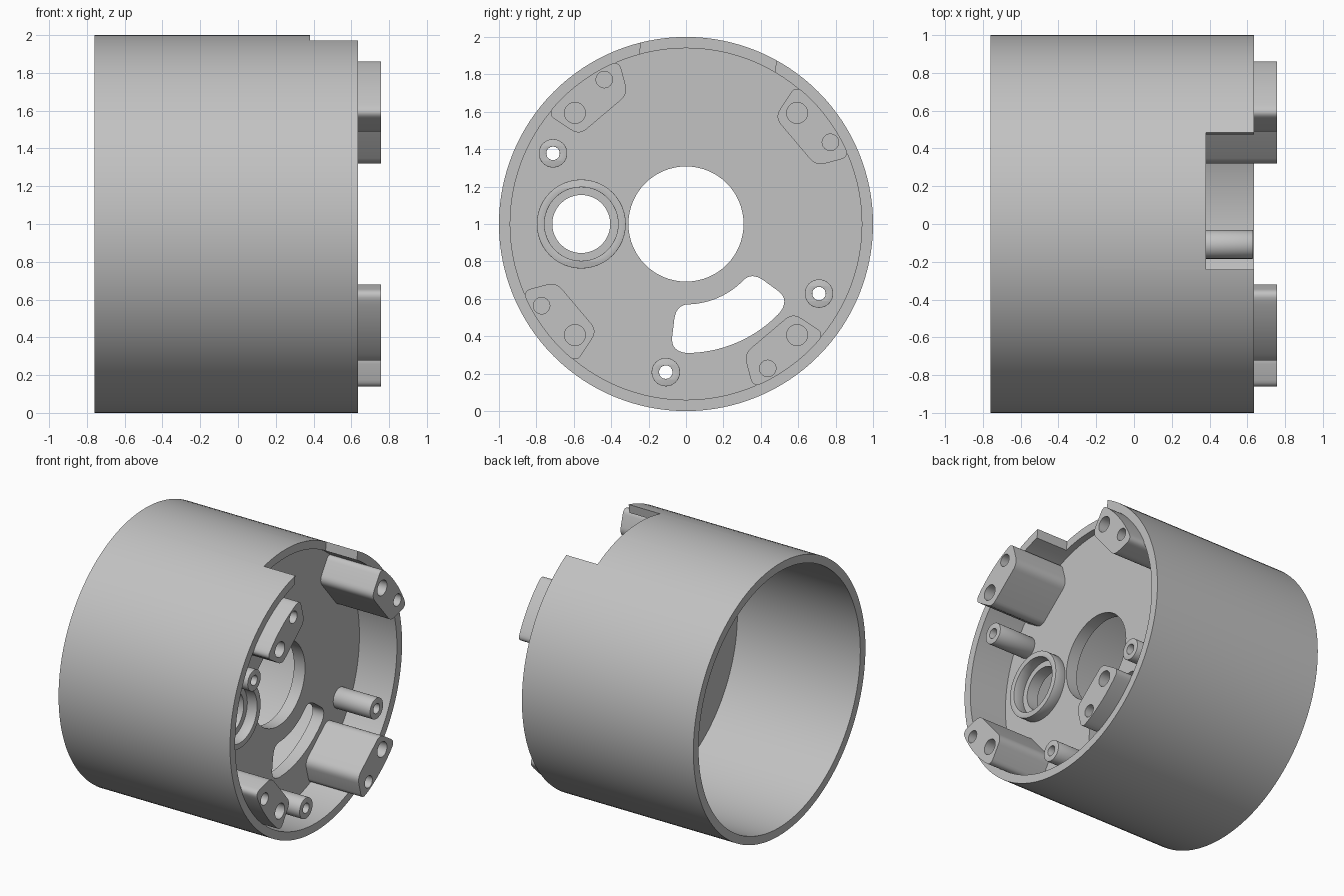
import bpy, math
from mathutils import Matrix, Vector

if "Cube" in bpy.data.objects:
    bpy.data.objects.remove(bpy.data.objects["Cube"])

grey = bpy.data.materials.new("light_grey")
grey.use_nodes = True
COLOUR = (0.54, 0.54, 0.54, 1)
grey.diffuse_color = COLOUR
grey.node_tree.nodes["Principled BSDF"].inputs["Base Color"].default_value = COLOUR

# Key stations along the axis (x)
BACK, FLOOR_BACK, FLOOR, NOTCH, RIM, PAD_TOP = -0.76, 0.24, 0.33, 0.38, 0.635, 0.757
WALL = 0.94

# Sketch plane: local X -> y, local Y -> z, local Z -> x, centred on the axis
SKETCH = Matrix(((0, 0, 1, 0), (1, 0, 0, 0), (0, 1, 0, 1), (0, 0, 0, 1)))


def polar(degrees, radius):
    a = math.radians(degrees)
    return Vector((radius * math.cos(a), radius * math.sin(a)))


def circle(centre, radius, sides=32):
    return [Vector(centre) + polar(360 * i / sides, radius) for i in range(sides)]


def rounded(corners, steps=6):
    """Outline from (point, setback) pairs, each corner eased by its setback."""
    out = []
    for i, (p, t) in enumerate(corners):
        if t == 0:
            out.append(p)
            continue
        a = p + (corners[i - 1][0] - p).normalized() * t
        b = p + (corners[(i + 1) % len(corners)][0] - p).normalized() * t
        for k in range(steps + 1):
            u = k / steps
            out.append(a * (1 - u) ** 2 + p * 2 * u * (1 - u) + b * u * u)
    return out


def prism(name, outlines, x0, x1, bevel=0):
    """Extrude a filled sketch (first outline minus the rest) from x0 to x1."""
    curve = bpy.data.curves.new(name, "CURVE")
    curve.dimensions = "2D"
    curve.fill_mode = "BOTH"
    curve.extrude = (x1 - x0) / 2
    for pts in outlines:
        s = curve.splines.new("POLY")
        s.points.add(len(pts) - 1)
        for point, p in zip(s.points, pts):
            point.co = (p[0], p[1], 0, 1)
        s.use_cyclic_u = True
    ob = bpy.data.objects.new(name, curve)
    bpy.context.collection.objects.link(ob)
    ob.matrix_world = Matrix.Translation(((x0 + x1) / 2, 0, 0)) @ SKETCH
    bpy.ops.object.select_all(action="DESELECT")
    ob.select_set(True)
    bpy.context.view_layer.objects.active = ob
    bpy.ops.object.convert(target="MESH")
    ob = bpy.context.view_layer.objects.active
    bpy.ops.object.mode_set(mode="EDIT")
    bpy.ops.mesh.select_all(action="SELECT")
    bpy.ops.mesh.remove_doubles(threshold=0.0002)
    bpy.ops.mesh.normals_make_consistent(inside=False)
    bpy.ops.object.mode_set(mode="OBJECT")
    if bevel:
        mod = ob.modifiers.new("edge_chamfer", "BEVEL")
        mod.width = bevel
        mod.segments = 2
        mod.limit_method = "ANGLE"
        mod.angle_limit = math.radians(50)
        bpy.ops.object.modifier_apply(modifier=mod.name)
    ob.data.materials.clear()
    ob.data.materials.append(grey)
    bpy.ops.object.shade_smooth_by_angle(angle=math.radians(30))
    return ob


# Outer shell with a parallel-sided notch cut in the rim
shell = prism("shell", [circle((0, 0), 1, 128), circle((0, 0), WALL, 128)], BACK, RIM)
along = polar(82.5, 1)
across = Vector((along.y, -along.x)) * 0.365
cutter = prism("notch_cutter", [[along * 0.7 - across, along * 0.7 + across,
                                 along * 1.2 + across, along * 1.2 - across]], NOTCH, RIM + 0.2)
cutter.hide_render = True
bpy.context.view_layer.objects.active = shell
cut = shell.modifiers.new("notch", "BOOLEAN")
cut.operation = "DIFFERENCE"
cut.solver = "EXACT"
cut.object = cutter
bpy.ops.object.modifier_apply(modifier=cut.name)
bpy.data.objects.remove(cutter)
bpy.ops.object.select_all(action="DESELECT")
shell.select_set(True)
bpy.ops.object.shade_smooth_by_angle(angle=math.radians(30))

# Floor plate: centre bore, bearing hole, curved window and post holes
POSTS = [(-0.711, 0.378), (0.711, -0.372), (-0.108, -0.792)]
BEARING = (-0.56, 0)
bands = [(-97, 0.43), (-36, 0.43), (-36, 0.69), (-97, 0.69)]
ARC = 0.56  # flattens the window's sweep so its corners stay round
flat = rounded([(Vector((math.radians(a) * ARC, r)), 0.085) for a, r in bands], 8)
window = []
for i, p in enumerate(flat):
    q = flat[(i + 1) % len(flat)]
    n = max(1, int((q - p).length / 0.03))
    for k in range(n):
        m = p.lerp(q, k / n)
        window.append(polar(math.degrees(m.x / ARC), m.y))
floor_holes = [circle((0, 0), 0.308, 64), circle(BEARING, 0.155, 48), window]
floor_holes += [circle(c, 0.036, 24) for c in POSTS]
prism("floor_plate", [circle((0, 0), WALL + 0.003, 128)] + floor_holes, FLOOR_BACK, FLOOR)

# Raised bearing ring
prism("bearing_ring", [circle(BEARING, 0.238, 48), circle(BEARING, 0.197, 48)],
      FLOOR - 0.004, FLOOR + 0.08, bevel=0.006)

# Hollow screw posts
for i, c in enumerate(POSTS):
    prism(f"screw_post_{i + 1}", [circle(c, 0.076), circle(c, 0.036, 24)],
          FLOOR - 0.004, RIM - 0.005, bevel=0.011)

# Four mounting pads, each with a large and a small hole
EASE = 0.05
pad = [(Vector((0.475, 0.57)), EASE), (polar(51.7, WALL + 0.005), EASE)]
pad += [(polar(a, WALL + 0.005), 0) for a in (47, 43, 39, 35, 31, 27)]
pad += [(polar(22.3, WALL + 0.005), EASE), (Vector((0.695, 0.31)), EASE)]
outline = rounded(pad)
large = circle(polar(45, 0.84), 0.056)
small = circle(polar(29.5, 0.887), 0.044)
for i in range(4):
    turn = Matrix.Rotation(math.radians(90 * i), 2)
    prism(f"mounting_pad_{i + 1}", [[turn @ p for p in o] for o in (outline, large, small)],
          FLOOR - 0.004, PAD_TOP)
